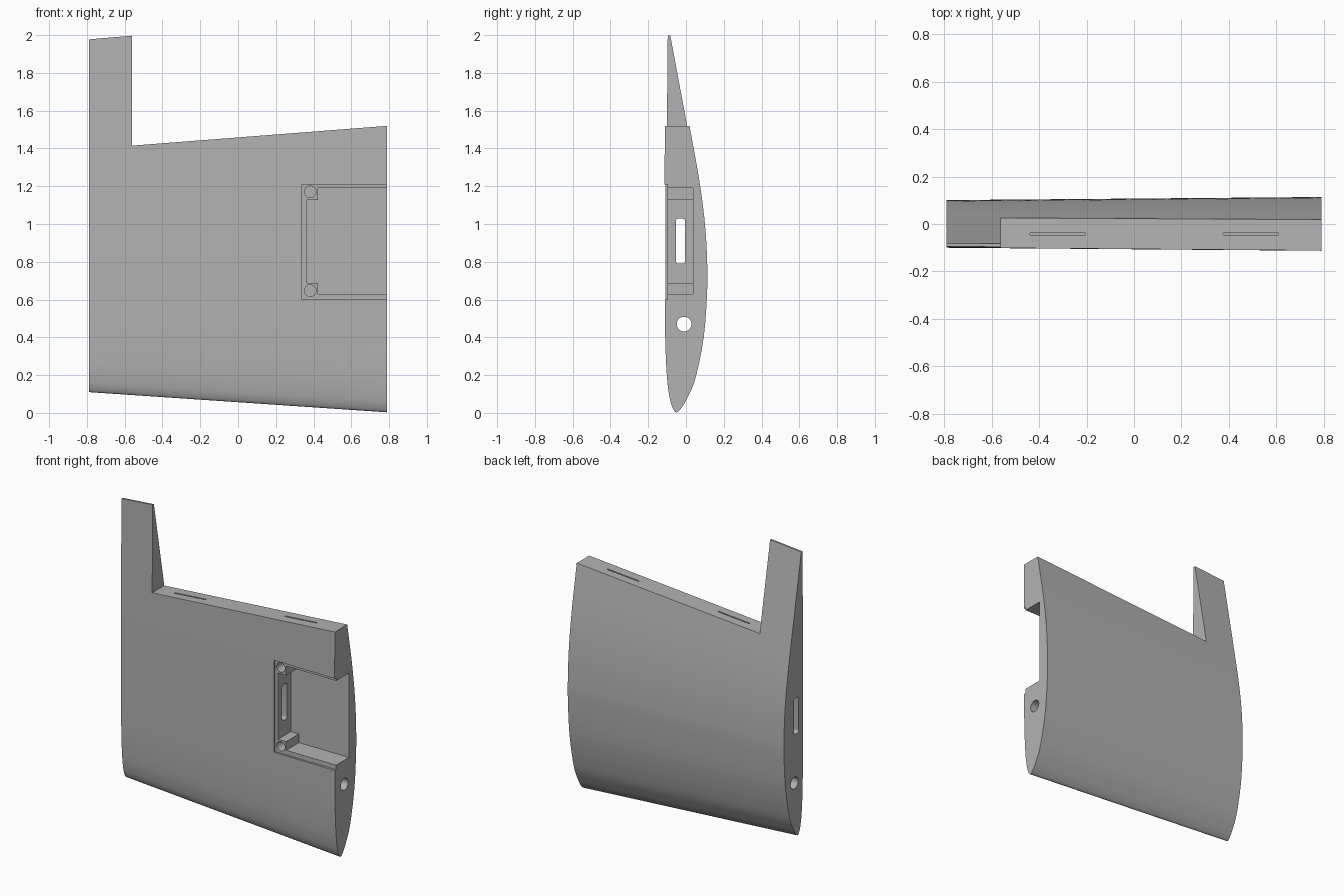
import bpy, bmesh, math
from mathutils import Vector

if "Cube" in bpy.data.objects:
    bpy.data.objects.remove(bpy.data.objects["Cube"], do_unlink=True)

gray = bpy.data.materials.new("plain gray")
gray.use_nodes = True
gray.diffuse_color = (0.45, 0.45, 0.45, 1)
gray.node_tree.nodes["Principled BSDF"].inputs["Base Color"].default_value = (0.45, 0.45, 0.45, 1)


def loft(name, ring_a, ring_b):
    """Solid between two matching rings of 3D points."""
    bm = bmesh.new()
    a = [bm.verts.new(p) for p in ring_a]
    b = [bm.verts.new(p) for p in ring_b]
    n = len(a)
    bm.faces.new(a)
    bm.faces.new(b[::-1])
    for i in range(n):
        bm.faces.new((a[i], b[i], b[(i + 1) % n], a[(i + 1) % n]))
    bmesh.ops.recalc_face_normals(bm, faces=bm.faces)
    me = bpy.data.meshes.new(name)
    bm.to_mesh(me)
    bm.free()
    me.materials.append(gray)
    ob = bpy.data.objects.new(name, me)
    bpy.context.collection.objects.link(ob)
    return ob


def prism(name, axis, outline, lo, hi):
    """Extrude a 2D outline along x, y or z."""
    def at(p, d):
        q = list(p)
        q.insert("xyz".index(axis), d)
        return q
    return loft(name, [at(p, lo) for p in outline], [at(p, hi) for p in outline])


def rounded(u0, u1, v0, v1, r, steps=6):
    """Rectangle outline with rounded corners."""
    pts = []
    for k, (u, v) in enumerate([(u1 - r, v1 - r), (u0 + r, v1 - r), (u0 + r, v0 + r), (u1 - r, v0 + r)]):
        for i in range(steps + 1):
            t = (k + i / steps) * math.pi / 2
            pts.append((u + r * math.cos(t), v + r * math.sin(t)))
    return pts


def circle(u, v, r, n=32):
    return [(u + r * math.cos(2 * math.pi * i / n), v + r * math.sin(2 * math.pi * i / n)) for i in range(n)]


def smooth_path(pts, steps=6):
    """Catmull-Rom curve through the points."""
    p = [Vector(q) for q in pts]
    p = [2 * p[0] - p[1]] + p + [2 * p[-1] - p[-2]]
    out = []
    for a, b, c, d in zip(p, p[1:], p[2:], p[3:]):
        for i in range(steps):
            t = i / steps
            out.append(0.5 * (2 * b + (c - a) * t + (2 * a - 5 * b + 4 * c - d) * t * t
                              + (3 * b - a - 3 * c + d) * t ** 3))
    return out + [p[-2]]


# Aerofoil section at the root, trailing edge round to trailing edge (y, z)
section = smooth_path([
    (-0.107, 2.11), (-0.112, 1.5), (-0.113, 0.8), (-0.11, 0.4), (-0.1, 0.18), (-0.085, 0.07),
    (-0.068, 0.018), (-0.05, 0), (-0.028, 0.018), (0.004, 0.07), (0.05, 0.18), (0.094, 0.4),
    (0.112, 0.64), (0.112, 0.8), (0.1, 1.0), (0.07, 1.23), (0.018, 1.52), (-0.092, 2.11)])

TIP, ROOT, TAPER = -0.79, 0.79, 0.885
wing = loft("wing_panel",
            [(ROOT, y, z + 0.003) for y, z in section],
            [(TIP, y * TAPER, 0.11 + z * TAPER) for y, z in section])

# Control surface cut-out along the trailing edge
cutters = [prism("trailing_cutout", "y",
                 [(-0.56, 1.415), (0.9, 1.528), (0.9, 2.5), (-0.56, 2.5)], -0.5, 0.5)]

# Hinge slots in the trailing face
for x0, x1 in ((-0.44, -0.205), (0.375, 0.61)):
    cutters.append(prism("hinge_slot", "z", rounded(x0, x1, -0.046, -0.037, 0.004), 1.25, 1.7))

# Shallow recess for the hatch
cutters.append(prism("hatch_recess", "y", [(0.34, 0.6), (0.9, 0.6), (0.9, 1.21), (0.34, 1.21)], -0.3, -0.098))

# Equipment bay, leaving a screw post in two corners
cutters.append(prism("equipment_bay", "y", [
    (0.423, 0.63), (0.9, 0.63), (0.9, 1.19), (0.423, 1.19),
    (0.423, 1.128), (0.363, 1.128), (0.363, 0.688), (0.423, 0.688)], -0.2, 0.036))
for z in (0.647, 1.17):
    cutters.append(prism("screw_hole", "y", circle(0.383, z, 0.031), -0.2, 0.0))

# Cable passage and spar hole running along the span
cutters.append(prism("cable_passage", "x", rounded(-0.054, -0.005, 0.79, 1.028, 0.012), -1, 0.4))
cutters.append(prism("spar_hole", "x", circle(-0.01, 0.47, 0.039), -1, 1))

bpy.context.view_layer.objects.active = wing
for c in cutters:
    c.hide_render = True
    m = wing.modifiers.new(c.name, "BOOLEAN")
    m.operation, m.solver, m.object = "DIFFERENCE", "EXACT", c
    bpy.ops.object.modifier_apply(modifier=m.name)
    bpy.data.objects.remove(c, do_unlink=True)

bpy.ops.object.select_all(action="DESELECT")
wing.select_set(True)
bpy.ops.object.shade_smooth_by_angle(angle=math.radians(30))
